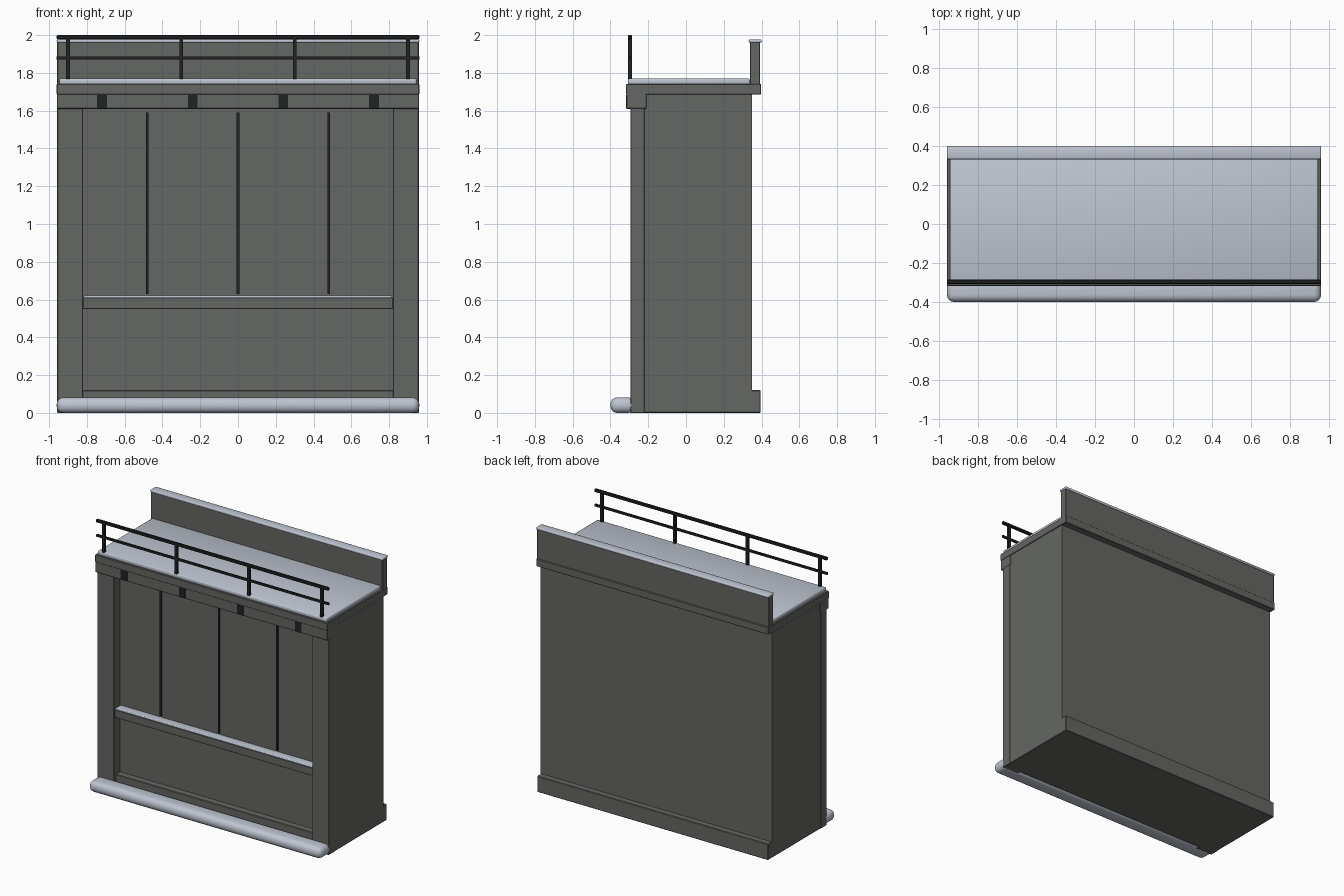
import bpy

cube = bpy.data.objects.get("Cube")
if cube:
    bpy.data.objects.remove(cube, do_unlink=True)


def material(name, rgb):
    m = bpy.data.materials.new(name)
    m.use_nodes = True
    m.diffuse_color = (*rgb, 1)
    m.node_tree.nodes["Principled BSDF"].inputs["Base Color"].default_value = (*rgb, 1)
    return m


STONE = material("grey stone", (0.13, 0.135, 0.125))
IRON = material("black iron", (0.015, 0.016, 0.017))
SNOW = material("pale snow", (0.52, 0.56, 0.64))


def box(name, x, y, z, mat, bevel=0.0, segments=1):
    """Box from (min, max) pairs, with optional rounded edges."""
    bpy.ops.mesh.primitive_cube_add(size=1, location=[sum(p) / 2 for p in (x, y, z)])
    ob = bpy.context.object
    ob.name = name
    ob.scale = [p[1] - p[0] for p in (x, y, z)]
    bpy.ops.object.transform_apply(location=False, rotation=False, scale=True)
    ob.data.materials.append(mat)
    if bevel:
        mod = ob.modifiers.new("Bevel", "BEVEL")
        mod.width, mod.segments = bevel, segments
        if segments > 1:
            bpy.ops.object.shade_smooth()
    return ob


def wide(name, half, y, z, mat, bevel=0.0, segments=1):
    return box(name, (-half, half), y, z, mat, bevel, segments)


# Main body and base
wide("body", 0.955, (-0.22, 0.35), (0.05, 1.70), STONE)
wide("plinth", 0.955, (-0.27, 0.395), (0, 0.12), STONE, 0.004)

# Front frame: side pillars, sill, fascia
for side, s in (("right", -1), ("left", 1)):
    box(side + "_pillar", sorted((s * 0.82, s * 0.957)), (-0.295, -0.22), (0, 1.70), STONE, 0.003)
wide("sill", 0.82, (-0.285, -0.21), (0.55, 0.61), STONE, 0.003)
wide("sill_snow", 0.815, (-0.285, -0.22), (0.608, 0.622), SNOW, 0.005, 2)
wide("fascia", 0.958, (-0.315, -0.21), (1.61, 1.69), STONE, 0.003)

# Panel dividers and fascia brackets
for i in range(3):
    x = (i - 1) * 0.48
    box("panel_divider", (x - 0.007, x + 0.007), (-0.228, -0.21), (0.63, 1.59), IRON)
for i in range(4):
    x = (i - 1.5) * 0.48
    box("bracket", (x - 0.026, x + 0.026), (-0.318, -0.25), (1.612, 1.682), IRON)

# Roof slab, rear parapet and their snow
wide("cornice", 0.96, (-0.318, 0.398), (1.685, 1.742), STONE, 0.004)
wide("parapet", 0.957, (0.338, 0.392), (1.735, 1.965), STONE, 0.003)
wide("roof_snow", 0.945, (-0.308, 0.338), (1.738, 1.77), SNOW, 0.008, 2)
wide("parapet_snow", 0.96, (0.332, 0.4), (1.96, 1.977), SNOW, 0.006, 2)

# Roof railing
wide("top_rail", 0.96, (-0.307, -0.286), (1.978, 2.0), IRON, 0.004)
wide("middle_rail", 0.96, (-0.303, -0.29), (1.87, 1.886), IRON)
for i in range(4):
    x = (i - 1.5) * 0.6
    box("rail_post", (x - 0.01, x + 0.01), (-0.306, -0.287), (1.74, 1.985), IRON)

# Rounded snow bank along the front foot
wide("snow_bank", 0.96, (-0.4, -0.27), (0, 0.082), SNOW, 0.036, 4)
